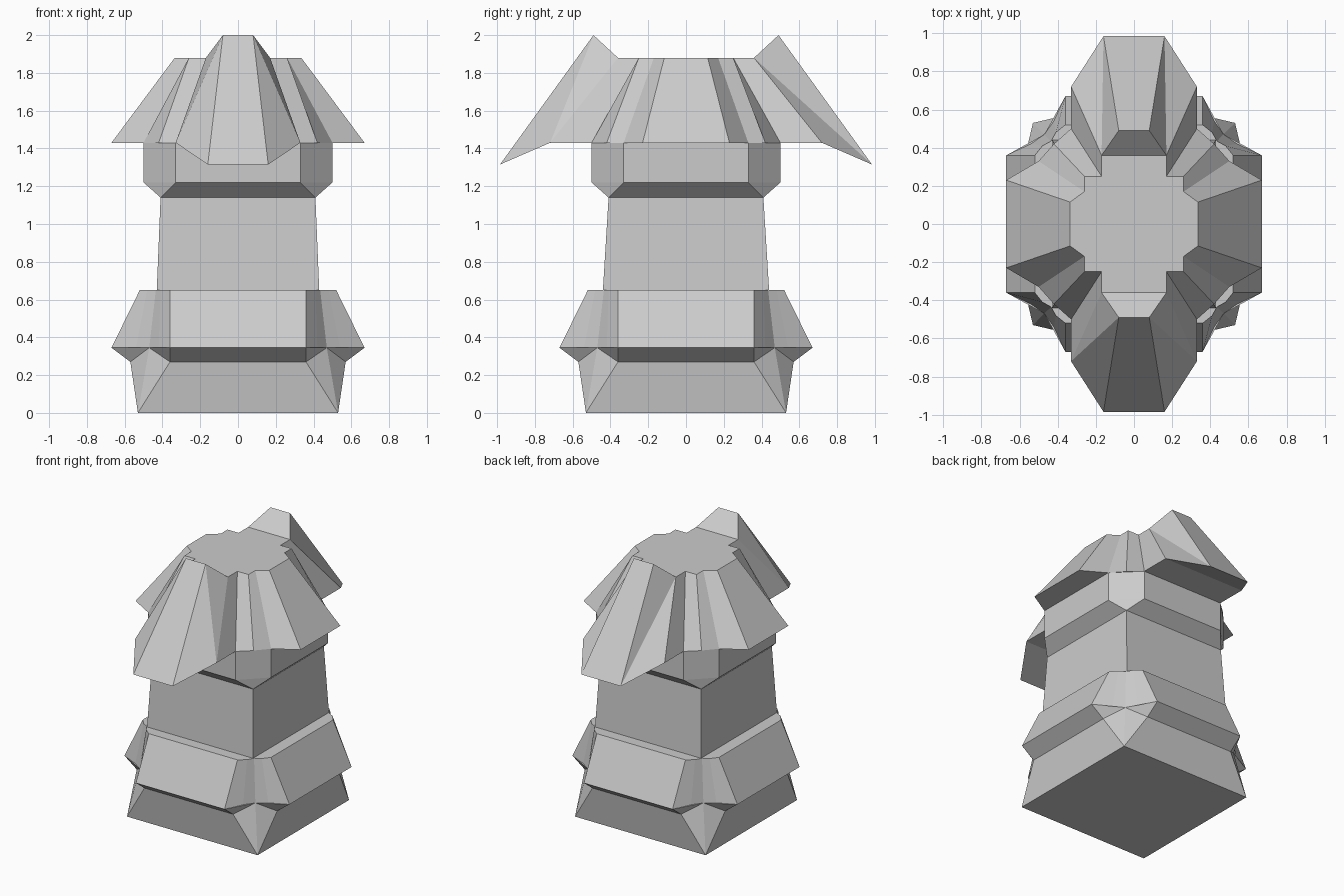
import bpy, bmesh

if "Cube" in bpy.data.objects:
    bpy.data.objects.remove(bpy.data.objects["Cube"])


def make(name, verts, faces):
    bm = bmesh.new()
    vs = [bm.verts.new(v) for v in verts]
    for f in faces:
        bm.faces.new([vs[i] for i in f])
    bmesh.ops.remove_doubles(bm, verts=bm.verts, dist=0.0005)
    bmesh.ops.recalc_face_normals(bm, faces=bm.faces)
    me = bpy.data.meshes.new(name)
    bm.to_mesh(me)
    bm.free()
    ob = bpy.data.objects.new(name, me)
    bpy.context.collection.objects.link(ob)
    return ob


def ring(quarter):
    """Mirror a quarter outline (from +x side to +y side) into a full loop."""
    q, r = quarter, quarter[::-1]
    return (list(q) + [(-x, y, z) for x, y, z in r]
            + [(-x, -y, z) for x, y, z in q] + [(x, -y, z) for x, y, z in r])


def diagonal(pts):
    """Complete an eighth outline ending on the corner diagonal."""
    return list(pts) + [(y, x, z) for x, y, z in pts[-2::-1]]


def flat(pts, z):
    return [(x, y, z) for x, y in pts]


def loft(name, quarters):
    verts, faces = [], []
    for q in quarters:
        verts += ring(q)
    n = 4 * len(quarters[0])
    for k in range(len(quarters) - 1):
        for i in range(n):
            j = (i + 1) % n
            faces.append((k * n + i, k * n + j, (k + 1) * n + j, (k + 1) * n + i))
    last = (len(quarters) - 1) * n
    faces += [tuple(range(n)), tuple(range(last, last + n))]
    return make(name, verts, faces)


# plinth: square foot whose corners fold back under the skirt
loft("plinth", [
    flat([(.53, .53)] * 3, 0),
    diagonal([(.57, .36, .27), (.47, .47, .345)]),
    diagonal([(.67, .36, .345), (.47, .47, .345)]),
])

# skirt: sloping panels with notched corners
loft("skirt", [
    diagonal(flat([(.67, .36), (.54, .42), (.47, .47)], .345)),
    diagonal(flat([(.52, .36), (.48, .41), (.435, .435)], .65)),
])

# shaft and the collar with cut corners
loft("shaft", [flat([(.43, .44)], .65), flat([(.41, .41)], 1.14)])
loft("collar", [
    flat([(.41, .41)] * 2, 1.14),
    flat([(.50, .33), (.33, .50)], 1.22),
    flat([(.50, .33), (.33, .50)], 1.43),
])

# roof: folded sides, stepped flat top
loft("roof", [
    flat([(.67, .23), (.50, .33), (.42, .42), (.33, .50), (.33, .72)], 1.43),
    flat([(.335, .115), (.26, .17), (.26, .25), (.17, .25), (.17, .36)], 1.88),
])

# raised hoods over the front and back roof panels
for name, s in (("front_hood", -1), ("back_hood", 1)):
    half = [(.08, .49, 2.0), (.16, .985, 1.315), (.33, .72, 1.43), (.17, .36, 1.88)]
    verts = [(x, s * y, z) for x, y, z in half] + [(-x, s * y, z) for x, y, z in half]
    faces = [(0, 1, 5, 4), (0, 4, 7, 3), (1, 2, 6, 5)]
    for o in (0, 4):
        sides = ((0, 1, 2), (0, 2, 3)) if s < 0 else ((0, 1, 3), (1, 2, 3))
        faces += [tuple(o + i for i in f) for f in sides]
    make(name, verts, faces)
